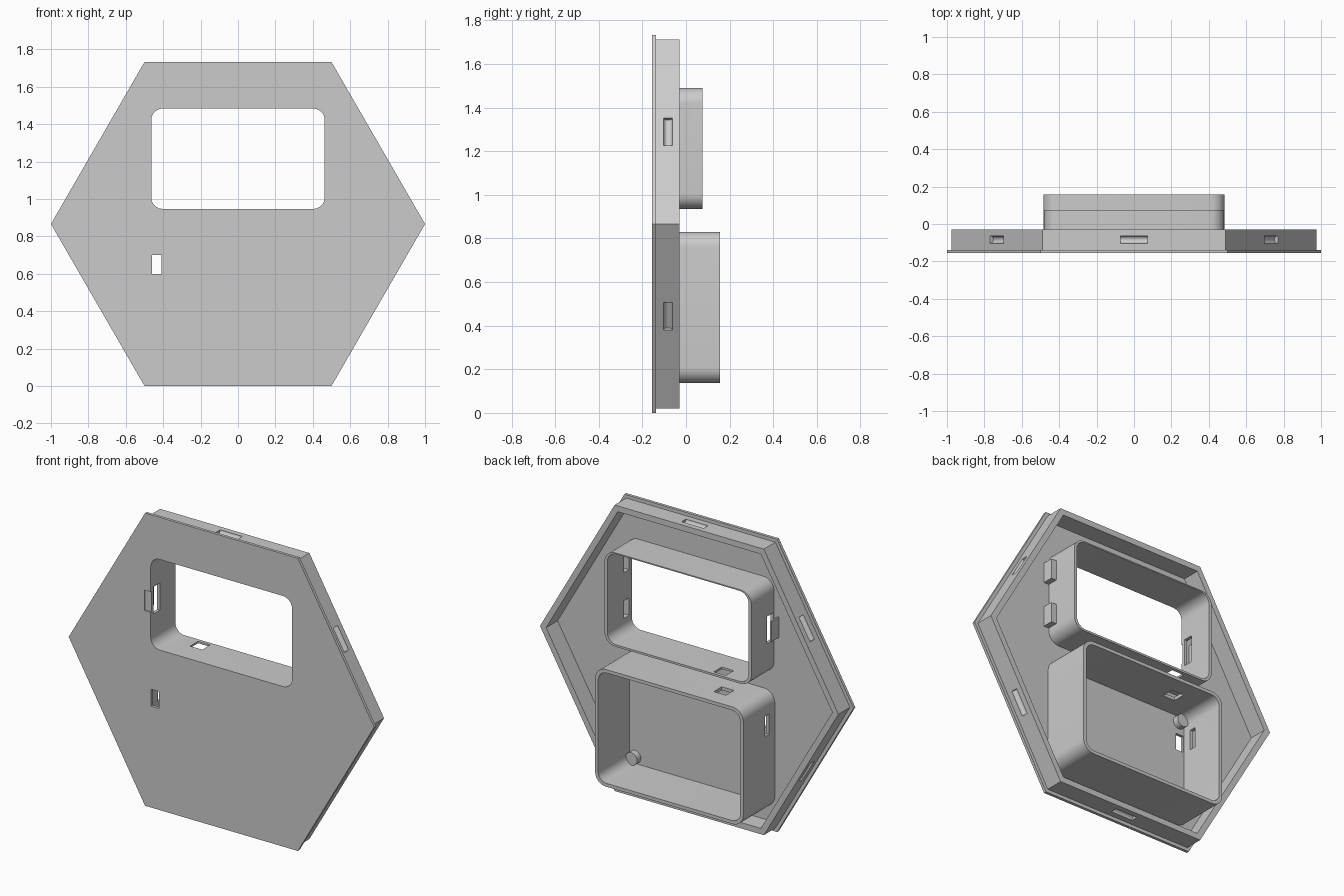
import bpy, bmesh, math
from mathutils import Matrix, Vector

cube = bpy.data.objects.get("Cube")
if cube:
    bpy.data.objects.remove(cube, do_unlink=True)

grey = bpy.data.materials.new("plain_grey")
grey.use_nodes = True
grey.diffuse_color = (0.6, 0.6, 0.6, 1)
grey.node_tree.nodes["Principled BSDF"].inputs["Base Color"].default_value = (0.6, 0.6, 0.6, 1)

MID = math.sqrt(3) / 2      # height of the hexagon centre
FRONT, FLOOR, RIM = -0.155, -0.138, -0.03
WALL = 0.018


def add_object(name, bm):
    bmesh.ops.recalc_face_normals(bm, faces=bm.faces)
    mesh = bpy.data.meshes.new(name)
    bm.to_mesh(mesh)
    bm.free()
    mesh.materials.append(grey)
    obj = bpy.data.objects.new(name, mesh)
    bpy.context.collection.objects.link(obj)
    return obj


def prism(name, outline, y0, y1):
    """Extrude an (x, z) outline along y."""
    bm = bmesh.new()
    face = bm.faces.new([bm.verts.new((x, y0, z)) for x, z in outline])
    ext = bmesh.ops.extrude_face_region(bm, geom=[face])["geom"]
    verts = [v for v in ext if isinstance(v, bmesh.types.BMVert)]
    bmesh.ops.translate(bm, verts=verts, vec=(0, y1 - y0, 0))
    return add_object(name, bm)


def hexagon(radius):
    return [(radius * math.cos(i * math.pi / 3), MID + radius * math.sin(i * math.pi / 3))
            for i in range(6)]


def rounded(x, z0, z1, r, steps=8):
    """Rounded rectangle outline, symmetric about x = 0."""
    pts = []
    corners = ((x, z1), (-x, z1), (-x, z0), (x, z0))
    for q, (cx, cz) in enumerate(corners):
        cx -= math.copysign(r, cx)
        cz += r if cz == z0 else -r
        for i in range(steps + 1):
            a = (q + i / steps) * math.pi / 2
            pts.append((cx + r * math.cos(a), cz + r * math.sin(a)))
    return pts


def box(name, x0, x1, y0, y1, z0, z1):
    return prism(name, [(x0, z0), (x1, z0), (x1, z1), (x0, z1)], y0, y1)


def rod(name, radius, length, matrix):
    bm = bmesh.new()
    bmesh.ops.create_cone(bm, cap_ends=True, segments=32, radius1=radius,
                          radius2=radius, depth=length, matrix=matrix)
    return add_object(name, bm)


def cut(target, *cutters):
    """Subtract the cutters one by one, then remove them."""
    bpy.context.view_layer.objects.active = target
    for cutter in cutters:
        mod = target.modifiers.new("cut", 'BOOLEAN')
        mod.operation, mod.solver, mod.object = 'DIFFERENCE', 'EXACT', cutter
        bpy.ops.object.modifier_apply(modifier=mod.name)
        bpy.data.objects.remove(cutter, do_unlink=True)
    return target


# Front plate with window, cable hole and clip notch
plate = cut(prism("front_plate", hexagon(1), FRONT, FLOOR),
            prism("window_cut", rounded(0.463, 0.947, 1.483, 0.06), -0.3, 0),
            box("hole_cut", -0.46, -0.41, -0.3, 0, 0.6, 0.7),
            box("notch_cut", -0.505, -0.45, -0.3, FRONT + 0.006, 1.155, 1.275))

# Hexagonal rim with a rounded groove in the middle of each side
grooves = []
for i in range(6):
    a = math.radians(30 + 60 * i)
    apothem = 0.977 * MID
    centre = Vector((apothem * math.cos(a), -0.083, MID + apothem * math.sin(a)))
    along = Vector((-math.sin(a), 0, math.cos(a)))
    turn = along.to_track_quat('Z', 'Y').to_matrix().to_4x4()
    grooves.append(rod("groove_cut", 0.02, 0.145, Matrix.Translation(centre) @ turn))
rim = cut(prism("rim", hexagon(0.977), FLOOR, RIM),
          prism("rim_cut", hexagon(0.937), -0.3, 0.3), *grooves)

# Window frame: side openings and a cable slot in its lower wall
frame = cut(prism("window_frame", rounded(0.463 + WALL, 0.935, 1.49, 0.07), FLOOR, 0.075),
            prism("frame_cut", rounded(0.463, 0.947, 1.483, 0.06), -0.3, 0.3),
            box("clip_cut", -0.6, -0.4, -0.13, -0.07, 1.135, 1.295),
            box("slot_cut", -0.3, -0.22, -0.02, 0.055, 0.9, 1),
            *[box("catch_cut", 0.4, 0.6, -0.13, -0.082, z - 0.052, z + 0.052)
              for z in (1.08, 1.35)])

# Rear tray: cable slots in its upper and side walls
tray = cut(prism("rear_tray", rounded(0.485, 0.137, 0.83, 0.07), FLOOR, 0.157),
           prism("tray_cut", rounded(0.465, 0.157, 0.81, 0.055), -0.3, 0.3),
           box("top_slot_cut", -0.3, -0.22, -0.02, 0.055, 0.77, 0.9),
           box("side_slot_cut", -0.6, -0.4, -0.085, -0.045, 0.595, 0.715))

# Hollow catch pockets beside the window
pockets = [cut(box(f"catch_pocket_{i}", 0.478, 0.515, FLOOR, -0.075, z - 0.06, z + 0.06),
               box("pocket_cut", 0.4, 0.507, -0.13, -0.082, z - 0.052, z + 0.052))
           for i, z in enumerate((1.08, 1.35), 1)]

# Standing clip tab on the opposite side
tab = box("clip_tab", -0.512, -0.502, FLOOR, -0.068, 1.155, 1.275)

# Two short pegs in opposite corners of the tray
flat = Matrix.Rotation(math.pi / 2, 4, 'X')
pegs = [rod(f"peg_{i}", 0.038, 0.036, Matrix.Translation((x, -0.12, z)) @ flat)
        for i, (x, z) in enumerate(((0.43, 0.197), (-0.43, 0.772)), 1)]

bpy.ops.object.select_all(action='DESELECT')
for obj in [plate, rim, frame, tray, tab, *pockets, *pegs]:
    obj.select_set(True)
bpy.context.view_layer.objects.active = plate
bpy.ops.object.shade_smooth_by_angle(angle=math.radians(30))
